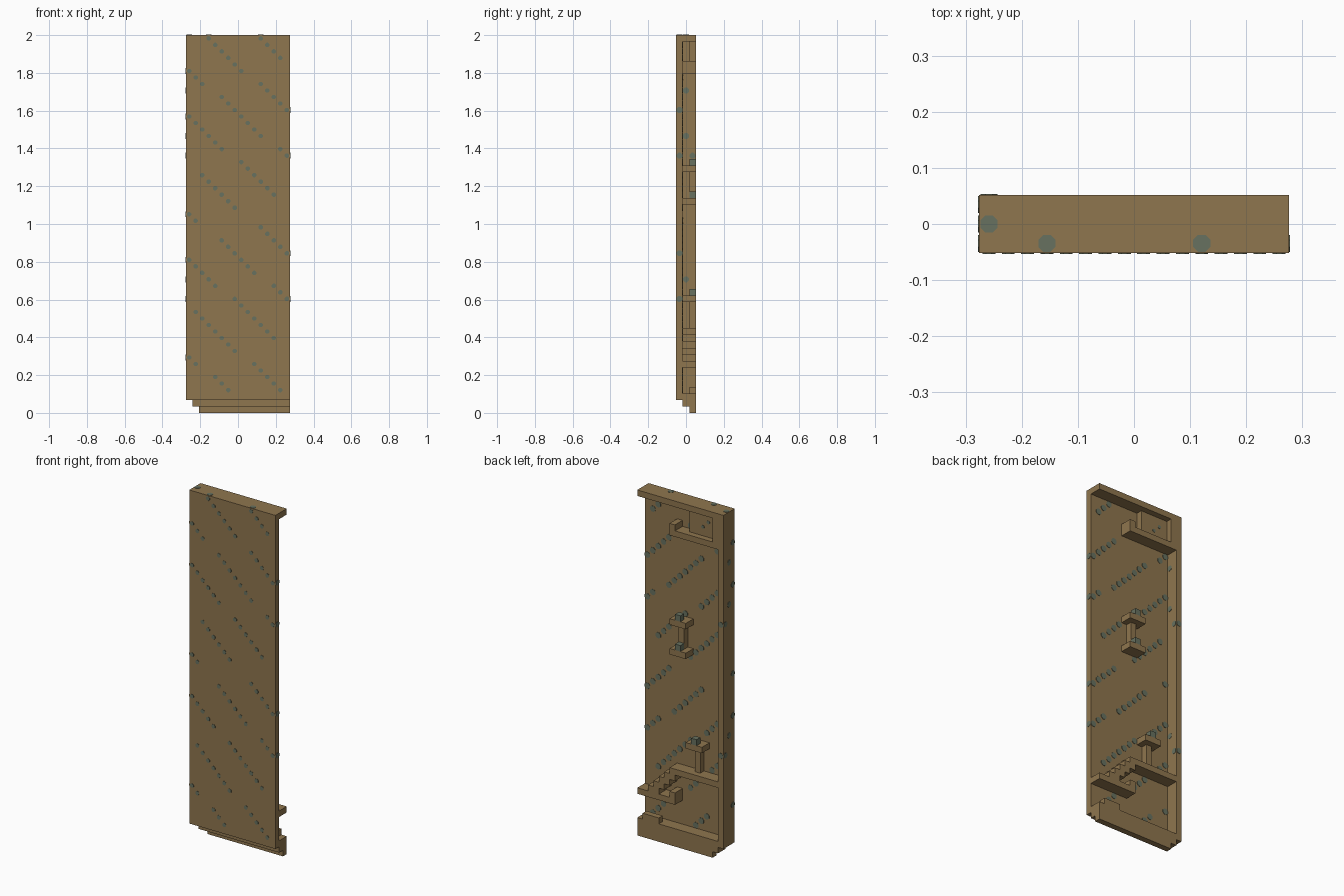
import bpy, bmesh
from mathutils import Matrix, Vector

if "Cube" in bpy.data.objects:
    bpy.data.objects.remove(bpy.data.objects["Cube"], do_unlink=True)

V = 2 / 58  # one block of the grid


def material(name, rgb):
    m = bpy.data.materials.new(name)
    m.use_nodes = True
    m.diffuse_color = (*rgb, 1)
    m.node_tree.nodes["Principled BSDF"].inputs["Base Color"].default_value = (*rgb, 1)
    return m


BROWN = material("aged brown", (0.275, 0.18, 0.077))
TEAL = material("dull teal", (0.137, 0.165, 0.115))


def point(u, d, z):
    """u counts from the left edge, d from the back, z from the ground."""
    return Vector(((8 - u) * V, (1.5 - d) * V, z * V))


def finish(bm, name, mat):
    mesh = bpy.data.meshes.new(name)
    bm.to_mesh(mesh)
    bm.free()
    mesh.materials.append(mat)
    obj = bpy.data.objects.new(name, mesh)
    bpy.context.collection.objects.link(obj)
    return obj


def blocks(name, boxes, mat=BROWN):
    """Join boxes given as (u0, u1, d0, d1, z0, z1)."""
    bm = bmesh.new()
    for u0, u1, d0, d1, z0, z1 in boxes:
        a, b = point(u0, d0, z0), point(u1, d1, z1)
        size = [abs(k) for k in b - a]
        bmesh.ops.create_cube(bm, size=1, matrix=Matrix.Translation((a + b) / 2)
                              @ Matrix.Diagonal((*size, 1)))
    return finish(bm, name, mat)


def spots(name, places, normal, radius):
    """Thin eight-sided plates lying on a surface."""
    bm = bmesh.new()
    turn = Vector(normal).to_track_quat("Z", "Y").to_matrix().to_4x4()
    twist = Matrix.Rotation(0.3927, 4, "Z")
    for p in places:
        bmesh.ops.create_cone(bm, cap_ends=True, segments=8, radius1=radius * V,
                              radius2=radius * V, depth=0.004,
                              matrix=Matrix.Translation(p) @ turn @ twist)
    return finish(bm, name, TEAL)


# Door panel and the frame behind it
blocks("front_panel", [(0, 16, 2, 3, 2, 58)])
blocks("top_rail", [(0, 16, 0, 2, 57, 58)])
blocks("right_rim", [(15, 16, 0, 2, 2, 57)])
blocks("bottom_rail", [(0, 15, 0, 2, 1, 3), (0, 14, 0, 1, 0, 1), (1, 4, 0, 1, 3, 4)])

# Upper bracket with its recessed corner
blocks("upper_shelf", [(6, 15, 0, 2, 52, 53), (6, 7, 0, 2, 53, 54)])
blocks("upper_corner", [(9, 15, 1, 2, 53, 57), (14, 15, 0, 1, 53, 57)])


# Handles: a stem between flanges that carry small knobs
def flange(name, u, z):
    blocks(name, [(u, u + 3, 0, 2, z, z + 1)])
    blocks(name + "_knob", [(u + 1, u + 2, 0, 1, z + 1, z + 2)], TEAL)


flange("middle_handle_top", 6, 37)
flange("middle_handle_base", 6, 32)
flange("lower_handle_top", 9, 17)
blocks("middle_handle_stem", [(7, 8, 1, 2, 33, 37)])
blocks("lower_handle_stem", [(10, 11, 1, 2, 13, 17)])

# Lower shelf stepping down to a beam at the left edge
blocks("lower_shelf", [(7, 15, 0, 2, 12, 13)])
blocks("stepped_brace", [(2, 3, 0, 2, 8, 9)] +
       [(3 + k, 4 + k, 0, 2, 8 + k, 10 + k) for k in range(4)])
blocks("lower_beam", [(0, 7, 0, 2, 7, 8), (6, 7, 0, 2, 8, 9)])

# Diagonal streaks of spots: first column, first row from the top, count
streaks = [(3, 0, 6), (11, 0, 4), (0, 5, 3), (5, 9, 7), (11, 7, 5), (0, 12, 6),
           (14, 17, 2), (8, 19, 6), (2, 21, 6), (0, 27, 2), (11, 29, 5), (5, 31, 6),
           (0, 34, 5), (13, 38, 3), (7, 40, 7), (1, 42, 7), (0, 49, 2), (10, 50, 5),
           (4, 52, 3)]
cells = [(i + k, j + k) for i, j, n in streaks for k in range(n)]


def at(i, j, d):
    return point(15.5 - i, d, 57.5 - j)


spots("front_spots", [at(i, j, 3) for i, j in cells], (0, -1, 0), 0.36)
spots("back_spots", [at(i, j, 2) for i, j in cells if 0 < i], (0, 1, 0), 0.52)
spots("left_edge_spots", [point(0, 2.5, 57.5 - j) for i, j in cells if i == 15],
      (1, 0, 0), 0.48)
spots("right_edge_spots", [point(16, 2.5, 57.5 - j) for i, j in cells if i == 0],
      (-1, 0, 0), 0.48)
spots("top_spots", [point(15.5 - i, 2.5, 58) for i, j in cells if j == 0]
      + [point(15.5, 1.5, 58)], (0, 0, 1), 0.48)

# Spots on the rim
middle_rows, back_rows = (8, 15, 37), (18, 40)
rim = [(1.5, j) for j in middle_rows] + [(0.5, j) for j in back_rows]
spots("rim_outer_spots", [point(16, d, 57.5 - j) for d, j in rim], (-1, 0, 0), 0.48)
spots("rim_inner_spots", [point(15, d, 57.5 - j) for d, j in rim], (1, 0, 0), 0.48)
spots("rim_back_spots", [point(15.5, 0, 57.5 - j) for j in back_rows], (0, 1, 0), 0.48)
spots("corner_spots", [at(3, 2, 1), at(4, 3, 1)], (0, 1, 0), 0.3)
